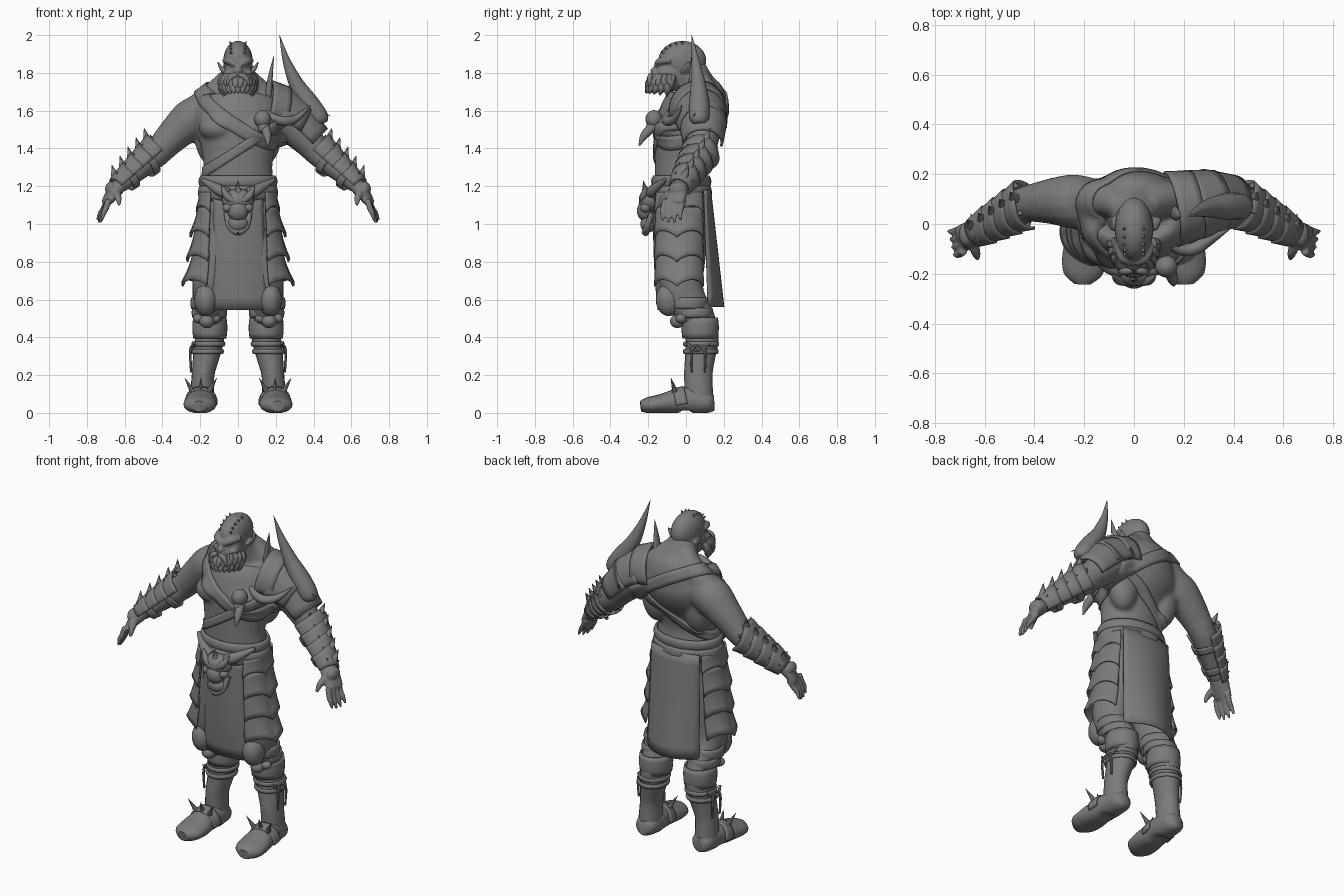
import bpy, bmesh
from math import sin, cos, pi, radians
from mathutils import Vector
from mathutils.bvhtree import BVHTree

if "Cube" in bpy.data.objects:
    bpy.data.objects.remove(bpy.data.objects["Cube"], do_unlink=True)
grey = bpy.data.materials.new("clay_grey")
grey.use_nodes = True
grey.diffuse_color = (.2, .2, .2, 1)
grey.node_tree.nodes["Principled BSDF"].inputs["Base Color"].default_value = grey.diffuse_color
UPRIGHT = (0, 1, 0)

def part(name, build, thick=0, fuse=0, mirror=False):
    """Build a smooth shaded object, optionally blended into one skin or mirrored to the right."""
    bm = bmesh.new()
    build(bm)
    bmesh.ops.scale(bm, vec=(-1 if mirror else 1, 1, 1), verts=bm.verts)
    bmesh.ops.recalc_face_normals(bm, faces=bm.faces)
    ob = bpy.data.objects.new(name, bpy.data.meshes.new(name))
    bm.to_mesh(ob.data)
    bpy.context.scene.collection.objects.link(ob)
    if fuse:
        mod = ob.modifiers.new("fuse", 'REMESH')
        mod.mode, mod.voxel_size = 'VOXEL', fuse
        soft = ob.modifiers.new("soften", 'SMOOTH')
        soft.factor, soft.iterations = .5, 5
        bpy.context.view_layer.update()
        ob.data = bpy.data.meshes.new_from_object(ob.evaluated_get(bpy.context.evaluated_depsgraph_get()))
        ob.modifiers.clear()
        ob.data.materials.clear()
    if thick:
        mod = ob.modifiers.new("thickness", 'SOLIDIFY')
        mod.thickness, mod.offset = thick, 0
    ob.data.materials.append(grey)
    ob.data.shade_smooth()
    ob.data.set_sharp_from_angle(angle=radians(180 if fuse else 50))
    return ob
def pair(name, build, **kw):
    part("left_" + name, build, **kw)
    part("right_" + name, build, mirror=True, **kw)
def spline(nodes, k):
    n = [nodes[0], *nodes, nodes[-1]]
    return [[.5 * (2*b + (c-a)*t + (2*a-5*b+4*c-d)*t*t + (3*b-a-3*c+d)*t**3) for a, b, c, d in zip(*n[i-1:i+3])]
            for i in range(1, len(n) - 2) for t in [j / k for j in range(k)]] + [list(nodes[-1])]
def sheet(bm, f, nu, nv, closed=False):
    """Grid surface from f(u, v), with u and v running 0 to 1."""
    grid = [[bm.verts.new(f(i / nu, j / nv)) for i in range(nu + (not closed))] for j in range(nv + 1)]
    for a, b in zip(grid, grid[1:]):
        for i in range(nu):
            k = (i + 1) % len(a)
            bm.faces.new((a[i], a[k], b[k], b[i]))
    return grid
def tube(bm, nodes, k=4, n=14, up=(0, 0, 1), s=1):
    """Sweep an ellipse along nodes of (x, y, z, side radius, up radius); s=-1 flips x."""
    rows = spline([(s * p[0], *p[1:], *p[3:4])[:5] for p in nodes], k)
    pts = [Vector(r[:3]) for r in rows]
    def f(u, v):
        i = round(v * (len(rows) - 1))
        t = (pts[min(i + 1, len(pts) - 1)] - pts[max(i - 1, 0)]).normalized()
        side = t.cross(Vector(up)).normalized()
        return pts[i] + side * max(rows[i][3], .001) * cos(2*pi*u) + side.cross(t) * max(rows[i][4], .001) * sin(2*pi*u)
    grid = sheet(bm, f, n, len(rows) - 1, True)
    bm.faces.new(grid[0])
    bm.faces.new(grid[-1])
def ball(bm, loc, size):
    made = bmesh.ops.create_uvsphere(bm, u_segments=20, v_segments=12, radius=1)["verts"]
    bmesh.ops.scale(bm, vec=size, verts=made)
    bmesh.ops.translate(bm, vec=loc, verts=made)
def spike(bm, base, tip, r):
    tube(bm, [(*base, r), (*tip, .001)], k=1, n=7, up=(.1, .9, .3))
def shell(bm, p0, p1, r0, r1, arc, up, peak=0):
    """Curved armour plate wrapped round the axis p0 to p1."""
    p0, p1 = Vector(p0), Vector(p1)
    t = (p1 - p0).normalized()
    side = t.cross(Vector(up)).normalized()
    def f(u, v):
        a = radians(arc) * (u - .5)
        d = side * sin(a) + side.cross(t) * cos(a)
        return p0.lerp(p1, v) + d * (r0 + (r1 - r0) * v) - t * peak * (1 - v) * cos(a)**3
    sheet(bm, f, 18, 4)
def band(bm, x, y, z, rx, ry, h, bulge):
    sheet(bm, lambda u, v: (x + (rx + bulge * sin(pi*v)) * cos(2*pi*u), y + (ry + bulge * sin(pi*v)) * sin(2*pi*u),
                            z + h * (v - .5)), 32, 4, True)

# Bare torso and arms
def body(bm):
    tube(bm, [(0, -.02, 1.06, .18, .13), (0, -.025, 1.2, .19, .14), (0, -.03, 1.3, .182, .135),
              (0, -.02, 1.4, .195, .145), (0, 0, 1.49, .22, .168), (0, .035, 1.57, .24, .178), (0, .065, 1.63, .22, .168),
              (0, .08, 1.68, .165, .13), (0, .06, 1.73, .11, .1), (0, .02, 1.82, .08, .085)], n=28, up=UPRIGHT)
    for s in (1, -1):
        tube(bm, [(.15, .08, 1.6, .1), (.24, .09, 1.56, .11), (.31, .092, 1.5, .098), (.37, .088, 1.44, .085),
                  (.43, .08, 1.375, .074), (.49, .05, 1.33, .073), (.57, 0, 1.255, .055), (.63, -.03, 1.2, .042)], s=s)
        ball(bm, (s * .1, -.085, 1.51), (.11, .09, .075))
        ball(bm, (s * .14, .075, 1.47), (.09, .08, .16))
        tube(bm, [(.05, .07, 1.78, .05), (.12, .1, 1.69, .07), (.24, .1, 1.6, .07)], s=s)
body_ob = part("body", body, fuse=.012)
bpy.context.view_layer.update()
skin = BVHTree.FromObject(body_ob, bpy.context.evaluated_depsgraph_get())

# Diagonal leather straps that hug the skin
def strap(name, origin, normal, width):
    n = Vector(normal).normalized()
    a = n.cross(Vector((0, 1, 0))).normalized()
    def f(u, v):
        o, d = Vector(origin) + n * width * (v - .5), a * cos(2*pi*u) + n.cross(a) * sin(2*pi*u)
        return o + d * (min(skin.ray_cast(o, d)[3] or .2, .3) + .005)
    part(name, lambda bm: sheet(bm, f, 64, 3, True), thick=.012)
strap("upper_chest_strap", (0, .02, 1.575), (.6, -.35, 1), .07)
strap("lower_chest_strap", (0, 0, 1.39), (-.64, 0, 1), .05)

# Head with heavy brow, ears and jaw
def head(bm):
    for y, z, size in ((-.02, 1.865, (.078, .128, .105)), (-.08, 1.79, (.072, .085, .09)),
                       (-.13, 1.765, (.058, .07, .05)), (-.165, 1.812, (.024, .024, .018))):
        ball(bm, (0, y, z), size)
    tube(bm, [(0, -.14, 1.85, .012), (0, -.165, 1.82, .016)], up=UPRIGHT)
    tube(bm, [(0, .06, 1.7, .09), (0, 0, 1.83, .078)], up=UPRIGHT)
    for s in (1, -1):
        tube(bm, [(.072, -.08, 1.865, .014), (.045, -.135, 1.862, .02), (.008, -.155, 1.842, .016)], s=s)
        ball(bm, (s * .052, -.115, 1.8), (.026, .03, .018))
        ball(bm, (s * .032, -.135, 1.832), (.013, .012, .01))
        tube(bm, [(.07, -.01, 1.8, .012, .025), (.09, .005, 1.825, .01, .028), (.108, .02, 1.86, .004)], s=s, up=UPRIGHT)
part("head", head, fuse=.0055)

# Beard of tapering locks, with a moustache
def beard(bm):
    for i in range(-11, 12):
        a, lift = i * .135, .026 * (i % 2)
        x, y = sin(a), cos(a)
        tube(bm, [(.07*x, -.07 - .09*y, 1.755 + lift, .026), (.088*x, -.07 - .125*y, 1.72 + lift, .024),
                  (.075*x, -.07 - .145*y, 1.672 + lift + .022*y, .004)], k=3, n=7, up=UPRIGHT)
    for s in (1, -1):
        tube(bm, [(.005, -.185, 1.79, .012), (.04, -.19, 1.775, .016), (.06, -.195, 1.73, .004)], n=8, s=s)
part("beard", beard)
def head_spikes(bm):
    for i in range(10):
        a = .5 + (i // 2) * .27
        d = Vector((i % 2 - .5, -cos(a), sin(a) * .9)).normalized()
        p = Vector((d.x * .074, d.y * .122 - .02, d.z * .1 + 1.865))
        spike(bm, p, p + d * .018, .009)
part("head_spikes", head_spikes)

# Hands with separate fingers
def hand(bm):
    tube(bm, [(.61, -.02, 1.22, .042, .038), (.65, -.04, 1.18, .054, .038), (.685, -.055, 1.13, .054, .026),
              (.695, -.06, 1.11, .045, .018)])
    ball(bm, (.672, -.042, 1.185), (.032, .05, .04))
    for i in range(4):
        y, reach = -.108 + .031 * i, .012 * abs(i - 1.4)
        tube(bm, [(.685, y, 1.13, .018), (.7 + .004*i, y - .012, 1.08, .016), (.711 + .006*i, y - .016, 1.04 + reach, .014),
                  (.722 + .008*i, y - .014, 1 + reach, .007)], n=10)
    tube(bm, [(.65, -.07, 1.17, .024), (.635, -.115, 1.14, .019), (.628, -.14, 1.1, .009)], n=10)
pair("hand", hand, fuse=.006)

# Spiked forearm guards
elbow, wrist, out = Vector((.44, .075, 1.37)), Vector((.63, -.03, 1.2)), Vector((.62, .25, .75)).normalized()
along = (wrist - elbow).normalized()
def bracer(bm):
    for i in range(4):
        shell(bm, elbow.lerp(wrist, i/4 - .03), elbow.lerp(wrist, i/4 + .28), .102 - .009*i, .08 - .008*i, 220, out, .035)
    for t in (.25, .75):
        shell(bm, elbow.lerp(wrist, t - .07), elbow.lerp(wrist, t + .07), .092 - .034*t, .086 - .034*t, 359, out)
pair("forearm_guard", bracer, thick=.012)
def bracer_spikes(bm):
    for i in range(5):
        for k in (-1, 0, 1):
            d = (out + along.cross(out) * k).normalized()
            base = elbow.lerp(wrist, i * .25 - .06) + d * (.085 - .008 * i)
            spike(bm, base, base + d * (.025 if k else .06) - along * (.005 if k else .03), .012 if k else .024)
pair("forearm_spikes", bracer_spikes)

# Legs and boots
pair("leg", lambda bm: tube(bm, [
    (.09, -.02, 1.15, .09, .13), (.115, -.02, .9, .1, .13), (.145, -.025, .7, .095, .115), (.155, 0, .6, .084, .105),
    (.15, .06, .5, .078, .092), (.15, .085, .4, .078, .088), (.168, .075, .3, .07, .08), (.185, .065, .2, .06, .075),
    (.19, .07, .08, .064, .075)], n=20, up=UPRIGHT))
def boot(bm):
    tube(bm, [(.19, .15, .055, .03, .04), (.19, .12, .055, .062, .055), (.19, .04, .066, .07, .075), (.197, -.05, .06, .076, .066),
              (.2, -.13, .048, .088, .052), (.205, -.2, .04, .078, .043), (.207, -.24, .035, .035, .028)], n=20)
    for v in bm.verts:
        v.co.z = max(v.co.z, .012 if abs(v.co.y) < .03 else 0)
pair("boot", boot)
pair("boot_strap", lambda bm: shell(bm, (.195, 0, .055), (.2, -.06, .045), .082, .08, 190, (0, 0, 1)), thick=.012)
pair("boot_spikes", lambda bm: [spike(bm, (.197 + .04*k, -.055, .105), (.197 + .085*k, -.08, .185), .018) for k in (-1, 0, 1)])

# Knee pads with a small skull beneath, wrapped shins with ties
pair("knee_pad", lambda bm: [ball(bm, *b) for b in (
    ((.17, -.09, .6), (.062, .07, .088)), ((.165, -.045, .485), (.04, .04, .036)),
    ((.123, -.025, .5), (.032, .03, .026)), ((.207, -.025, .5), (.032, .03, .026)))])
pair("shin_wraps", lambda bm: [band(bm, x, y, z, r, r + .006, h, .005) for z, x, y, r, h in (
    (.58, .155, .015, .087, .06), (.53, .152, .045, .084, .05), (.45, .149, .075, .083, .11),
    (.365, .157, .08, .08, .022), (.325, .163, .078, .079, .022))], thick=.01)
def ties(bm):
    for y in (.03, .1):
        tube(bm, [(.235, .06, .36, .008), (.252, y, .33, .008), (.248, y, .215, .006)], n=7, up=UPRIGHT)
    tube(bm, [(.23, 0, .37, .008), (.25, .06, .33, .009), (.23, .13, .37, .008)], n=7)
pair("shin_ties", ties)

# Cloth panels, layered hip plates and belt
part("front_cloth", lambda bm: sheet(bm, lambda u, v: (
    (u - .5) * (.26 + .03*v) + .01*v, -.17 + .03 * (2*u - 1)**2 + .025 * v**3, 1.16 - .615*v), 12, 10), thick=.01)
part("back_cloth", lambda bm: sheet(bm, lambda u, v: (
    (u - .5) * (.32 + .03*v), .128 + .07*v - (.03 + .05*v) * (2*u - 1)**2, 1.18 - .62*v), 12, 10), thick=.01)
def hip_plates(bm):
    for top, low, r0, r1 in ((.86, .67, .105, .165), (.98, .8, .095, .14), (1.09, .93, .08, .122), (1.17, 1.06, .07, .088)):
        def f(u, v):
            a, r = radians(-78 + 140*u), r0 + (r1 - r0) * v**1.5
            return (.13 + r*cos(a), -.03 + (.128 + .01*v) * sin(a), top + (low + .035*abs(sin(2*pi*u))**.7 - top) * v)
        sheet(bm, f, 24, 5)
pair("hip_plates", hip_plates, thick=.01)
part("belt", lambda bm: [band(bm, 0, -.025, z, r, r - .05, h, .011) for z, r, h in ((1.225, .193, .06), (1.165, .196, .08))], thick=.012)

# Horned skull buckle
def buckle(bm):
    for y, z, size in ((-.19, 1.125, (.085, .06, .062)), (-.215, 1.07, (.055, .045, .055)), (-.2, 1, (.055, .042, .045))):
        ball(bm, (0, y, z), size)
    spike(bm, (0, -.21, 1.13), (0, -.225, 1.23), .03)
    for s in (1, -1):
        ball(bm, (s * .054, -.215, 1.085), (.028, .028, .024))
        for nodes in ([(0, -.215, .955, .02), (.045, -.205, .985, .016), (.06, -.18, 1.06, .016)],
                      [(.02, -.235, 1.12, .014), (.06, -.225, 1.15, .02), (.085, -.21, 1.2, .005)],
                      [(.05, -.185, 1.16, .03), (.1, -.17, 1.18, .03), (.19, -.11, 1.235, .01)]):
            tube(bm, nodes, s=s, up=(.1, 1, .2))
part("skull_buckle", buckle)

# Left shoulder armour with horns, and the skull hung on the chest
def pauldron(bm):
    shell(bm, (.15, .06, 1.61), (.25, .078, 1.59), .148, .132, 210, (.3, 0, 1))
    shell(bm, (.2, .07, 1.59), (.33, .09, 1.52), .14, .122, 200, (.5, 0, 1))
    shell(bm, (.28, .09, 1.55), (.4, .09, 1.43), .124, .1, 200, (.7, .1, .7))
part("left_shoulder_plates", pauldron, thick=.014)
def horns(bm):
    tube(bm, [(.445, .07, 1.53, .03), (.43, .07, 1.56, .052), (.375, .07, 1.64, .054), (.31, .065, 1.74, .04),
              (.255, .05, 1.87, .02), (.22, .03, 2, .001)], k=5)
    tube(bm, [(.16, .05, 1.66, .03, .02), (.17, .04, 1.77, .026, .014), (.19, .03, 1.89, .001)], up=(1, 0, 0))
    tube(bm, [(.12, -.06, 1.63, .004), (.17, -.1, 1.575, .018), (.24, -.1, 1.545, .026), (.31, -.06, 1.56, .02), (.385, -.02, 1.63, .002)])
    spike(bm, (.4, .07, 1.62), (.49, .04, 1.57), .012)
part("left_shoulder_horns", horns)
def chest_skull(bm):
    ball(bm, (.13, -.17, 1.555), (.045, .045, .048))
    ball(bm, (.135, -.185, 1.51), (.03, .028, .032))
    tube(bm, [(.14, -.17, 1.52, .024), (.155, -.22, 1.47, .022), (.16, -.248, 1.415, .004)], up=UPRIGHT)
part("chest_skull", chest_skull)
